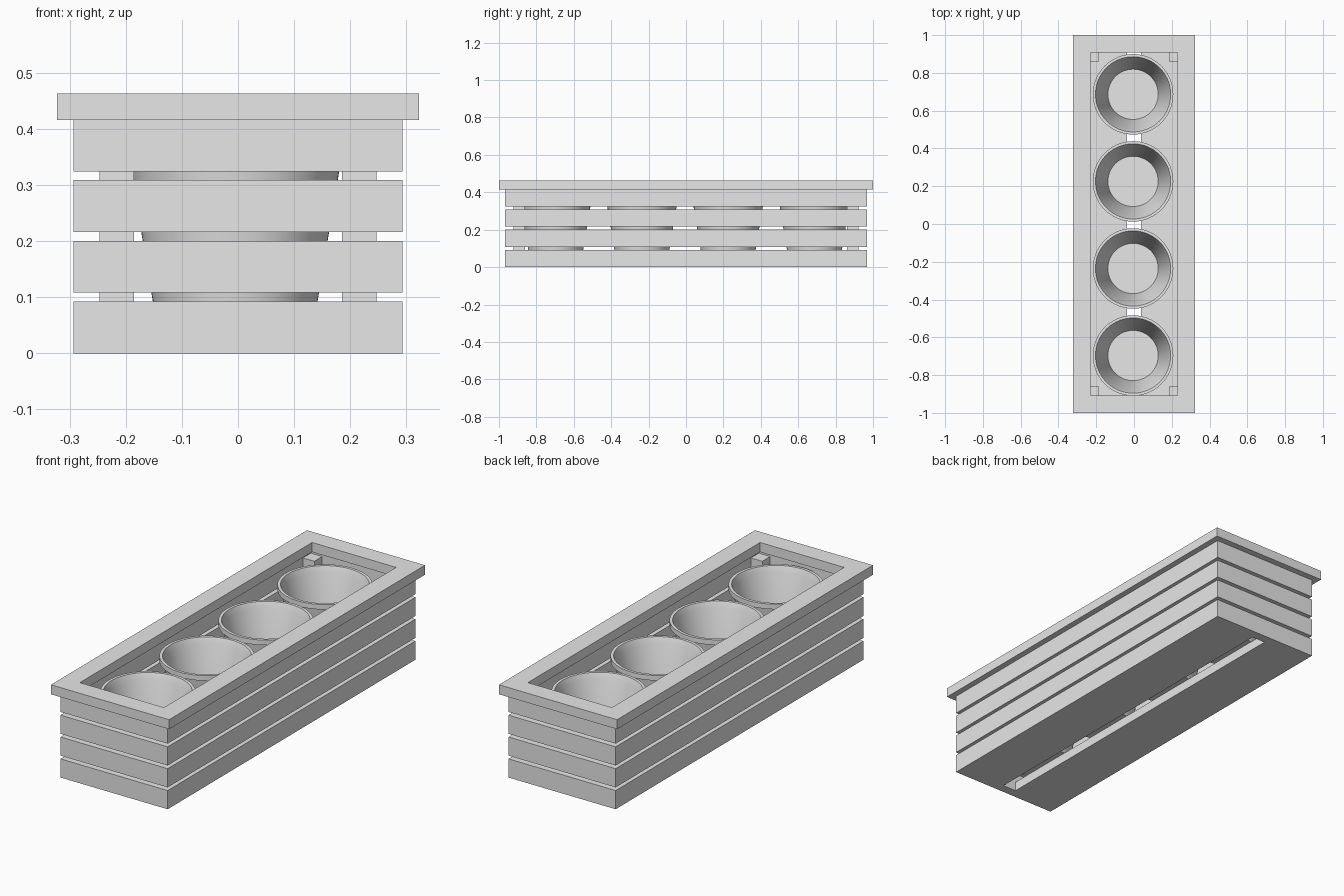
import bpy, bmesh, math

cube = bpy.data.objects.get("Cube")
if cube:
    bpy.data.objects.remove(cube, do_unlink=True)

grey = bpy.data.materials.new("light_grey")
grey.use_nodes = True
COLOUR = (0.8, 0.8, 0.8, 1)
grey.diffuse_color = COLOUR
grey.node_tree.nodes["Principled BSDF"].inputs["Base Color"].default_value = COLOUR


def finish(name, bm):
    bmesh.ops.recalc_face_normals(bm, faces=bm.faces)
    mesh = bpy.data.meshes.new(name)
    bm.to_mesh(mesh)
    bm.free()
    mesh.materials.append(grey)
    obj = bpy.data.objects.new(name, mesh)
    bpy.context.collection.objects.link(obj)
    return obj


def box(name, x0, x1, y0, y1, z0, z1):
    bm = bmesh.new()
    bmesh.ops.create_cube(bm, size=1)
    for v in bm.verts:
        v.co = (x1 if v.co.x > 0 else x0, y1 if v.co.y > 0 else y0, z1 if v.co.z > 0 else z0)
    return finish(name, bm)


def frame(name, outer, inner, z0, z1):
    """Rectangular ring given by outer and inner half sizes."""
    bm = bmesh.new()
    signs = [(-1, -1), (1, -1), (1, 1), (-1, 1)]
    loops = [[bm.verts.new((sx * hx, sy * hy, z)) for sx, sy in signs]
             for (hx, hy), z in ((outer, z0), (outer, z1), (inner, z1), (inner, z0))]
    for k in range(4):
        a, b = loops[k], loops[(k + 1) % 4]
        for i in range(4):
            j = (i + 1) % 4
            bm.faces.new((a[i], a[j], b[j], b[i]))
    return finish(name, bm)


def pot(name, x, y):
    """Tapered open pot with a thick lip, turned from a profile."""
    profile = [(0, 0.046), (0.139, 0.046), (0.193, 0.37), (0.213, 0.375), (0.213, 0.40),
               (0.199, 0.40), (0.188, 0.37), (0.133, 0.056), (0, 0.056)]
    bm = bmesh.new()
    verts = [bm.verts.new((r, 0, z)) for r, z in profile]
    edges = [bm.edges.new(pair) for pair in zip(verts, verts[1:])]
    bmesh.ops.spin(bm, geom=verts + edges, cent=(0, 0, 0), axis=(0, 0, 1),
                   angle=math.tau, steps=72)
    bmesh.ops.remove_doubles(bm, verts=bm.verts, dist=0.0005)
    obj = finish(name, bm)
    obj.location = (x, y, 0)
    bpy.ops.object.select_all(action='DESELECT')
    obj.select_set(True)
    bpy.context.view_layer.objects.active = obj
    bpy.ops.object.shade_smooth_by_angle(angle=math.radians(30))
    return obj


WALL_OUT = (0.293, 0.968)
WALL_IN = (0.247, 0.922)
BOARD = 0.0925
PITCH = 0.1081

# Four stacked slat rings with gaps between them
for i in range(4):
    z = i * PITCH
    frame(f"slat_ring_{i + 1}", WALL_OUT, WALL_IN, z, min(z + BOARD, 0.416))

# Overhanging top rim
frame("top_rim", (0.323, 1.0), (0.23, 0.907), 0.416, 0.463)

# Two floor boards with a drain slot between them, and corner posts
for side, sx in (("left", 1), ("right", -1)):
    xs = sorted((sx * 0.037, sx * WALL_IN[0]))
    box(f"floor_board_{side}", *xs, -WALL_IN[1], WALL_IN[1], 0, 0.046)
    for end, sy in (("front", -1), ("back", 1)):
        px = sorted((sx * 0.185, sx * WALL_IN[0]))
        py = sorted((sy * 0.86, sy * WALL_IN[1]))
        box(f"corner_post_{end}_{side}", *px, *py, 0.046, 0.40)

# Row of four pots
for i in range(4):
    pot(f"pot_{i + 1}", -0.005, -0.005 + (i - 1.5) * 0.461)
